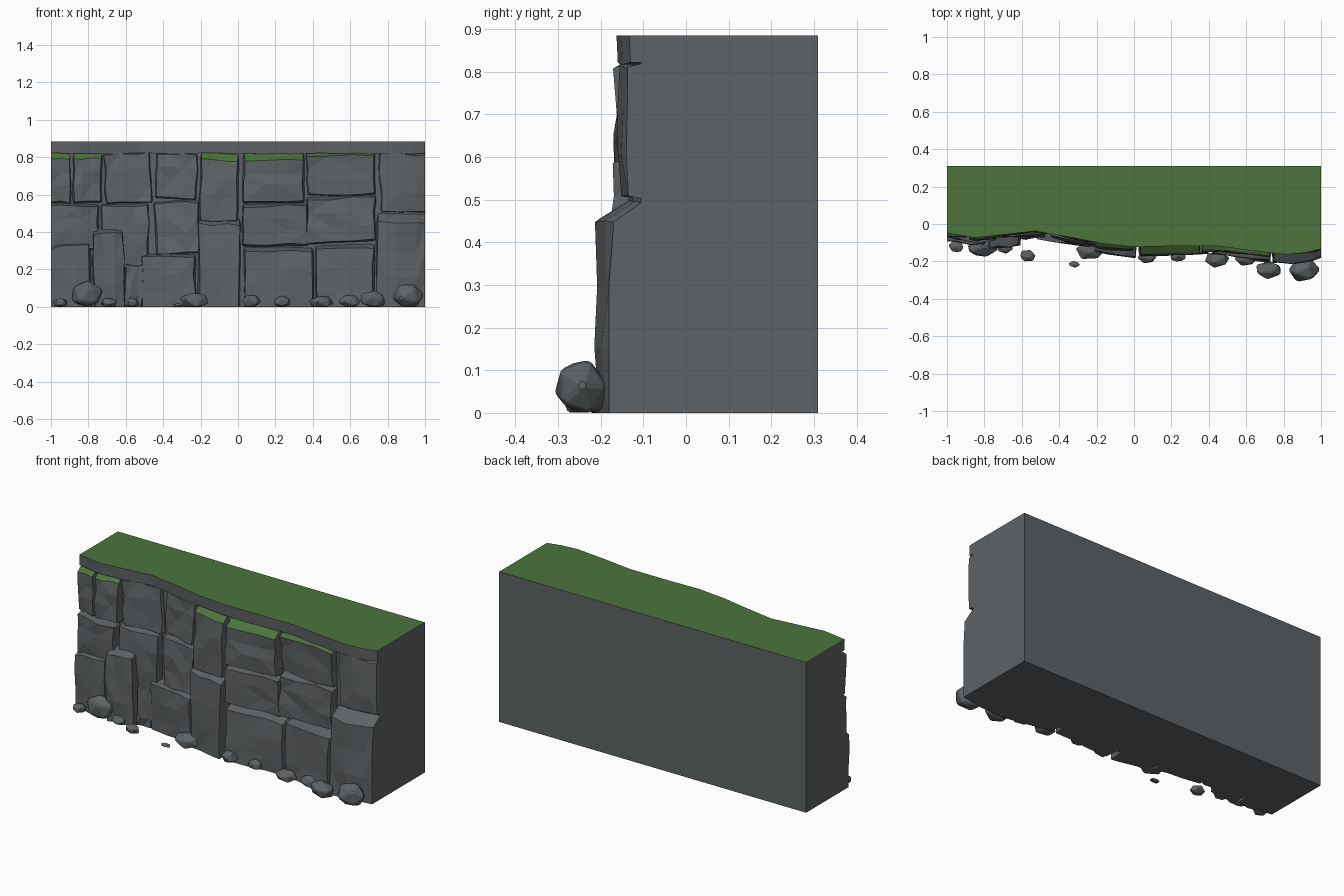
import bpy, bmesh, random
from mathutils import Vector, Matrix

if "Cube" in bpy.data.objects:
    bpy.data.objects.remove(bpy.data.objects["Cube"])

random.seed(7)


def material(name, rgb):
    m = bpy.data.materials.new(name)
    m.diffuse_color = (*rgb, 1)
    m.use_nodes = True
    m.node_tree.nodes["Principled BSDF"].inputs["Base Color"].default_value = m.diffuse_color
    return m


STONE = material("grey_stone", (0.113, 0.123, 0.130))
GRASS = material("green_grass", (0.075, 0.175, 0.047))

# Plan line of the cliff edge (x, y)
EDGE = [(-1, -.045), (-.85, -.07), (-.66, -.05), (-.53, -.035), (-.33, -.07), (-.18, -.10),
        (0, -.12), (.2, -.115), (.45, -.115), (.63, -.14), (.82, -.16), (.92, -.15), (1, -.13)]


def edge_y(x):
    x = max(-1, min(1, x))
    for (xa, ya), (xb, yb) in zip(EDGE, EDGE[1:]):
        if x <= xb:
            return ya + (yb - ya) * (x - xa) / (xb - xa)


def jit(a):
    return random.uniform(-a, a)


def finish(bm, name, grassy=None):
    bm.normal_update()
    for f in bm.faces:
        f.smooth = False
        f.material_index = 1 if grassy and grassy(f) else 0
    me = bpy.data.meshes.new(name)
    bm.to_mesh(me)
    bm.free()
    me.materials.append(STONE)
    me.materials.append(GRASS)
    ob = bpy.data.objects.new(name, me)
    bpy.context.collection.objects.link(ob)


def cliff_core():
    """Solid ground body with an overhanging lip and grass on top."""
    bm = bmesh.new()
    rows = []
    for x, y in EDGE:
        inner = y + .025
        low = .822 + (jit(.006) if abs(x) < 1 else 0)
        sec = [(.31, 0), (inner, 0), (inner, low), (y, low), (y - .003, .885), (.31, .885)]
        rows.append([bm.verts.new((x, *p)) for p in sec])
    for a, b in zip(rows, rows[1:]):
        for i in range(6):
            j = (i + 1) % 6
            bm.faces.new((a[i], a[j], b[j], b[i]))
    bm.faces.new(rows[0])
    bm.faces.new(rows[-1])
    bmesh.ops.recalc_face_normals(bm, faces=bm.faces)
    bmesh.ops.dissolve_limit(bm, angle_limit=.01, verts=bm.verts, edges=bm.edges)
    finish(bm, "cliff_body", lambda f: f.normal.z > .7)


def wall_block(name, x0, x1, z0, z1, p, ct):
    """Rough faceted stone: a jittered grid whose rim turns back into the body."""
    bm = bmesh.new()
    c = .012
    w, h = x1 - x0, z1 - z0
    xs = [x0, x0 + c, x0 + w * .35, x0 + w * .68, x1 - c, x1]
    zs = [z0, z0 + c, z0 + h * .35, z0 + (h - ct) * .7, z1 - ct, z1]
    # corner offsets make the outline slightly crooked, tilts angle the face
    lean, slope = jit(.015), jit(.015)
    tx, tz = jit(.012), jit(.012)
    grid = []
    for j, z in enumerate(zs):
        row = []
        for i, x in enumerate(xs):
            u, v = (x - x0) / w - .5, (z - z0) / h - .5
            rim = i in (0, 5) or j in (0, 5)
            px = x + lean * v + (0 if rim else jit(.007))
            pz = z + slope * u + (0 if rim else jit(.007))
            if rim:
                y = edge_y(px) + .06
            else:
                mid = .004 if i in (2, 3) and j in (2, 3) else 0
                y = edge_y(px) - p - mid + tx * u + tz * v + jit(.007)
            row.append(bm.verts.new((max(-1, min(1, px)), y, max(0, min(.86, pz)))))
        grid.append(row)
    for j in range(5):
        for i in range(5):
            bm.faces.new((grid[j][i], grid[j][i + 1], grid[j + 1][i + 1], grid[j + 1][i]))
    bmesh.ops.triangulate(bm, faces=bm.faces)
    mossy = z1 > .83
    finish(bm, name, lambda f: mossy and f.normal.z > .45 and f.calc_center_median().z > .77)


def boulder(name, x, y, w, d, h):
    """Loose angular stone with a flat foot."""
    bm = bmesh.new()
    bmesh.ops.create_icosphere(bm, subdivisions=1, radius=1)
    rot = Matrix.Rotation(random.uniform(0, 6), 3, Vector((jit(1), jit(1), 1)).normalized())
    pts = []
    for v in bm.verts:
        q = rot @ v.co * random.uniform(.92, 1.12)
        pts.append((max(-1, min(1, x + q.x * w / 2)), max(-.31, y + q.y * d / 2),
                    max(0, .42 * h + q.z * h * .58)))
    bm.free()
    bm = bmesh.new()
    for q in pts:
        bm.verts.new(q)
    bmesh.ops.convex_hull(bm, input=bm.verts)
    bmesh.ops.delete(bm, geom=[v for v in bm.verts if not v.link_faces], context='VERTS')
    bmesh.ops.bevel(bm, geom=bm.edges[:], offset=h * .05, segments=1, affect='EDGES')
    bmesh.ops.recalc_face_normals(bm, faces=bm.faces)
    finish(bm, name)


cliff_core()

# Wall stones: x from, x to, z from, z to, how far proud, slope height of the top
UPPER = [
    (-1.06, -.89, .55, .85, .012, .06), (-.89, -.72, .55, .85, .014, .06),
    (-.72, -.455, .55, .83, .000, .015), (-.45, -.21, .57, .83, .002, .015),
    (-.21, .01, .45, .85, .025, .065), (.02, .36, .55, .86, .042, .075),
    (.36, .74, .59, .84, .015, .03), (.75, 1.06, .50, .83, .000, .015)]
MIDDLE = [
    (-1.06, -.74, .30, .56, .022, .02), (-.74, -.47, .20, .56, .018, .02),
    (-.45, -.20, .28, .575, .022, .02), (.02, .38, .32, .56, .035, .02),
    (.36, .74, .34, .60, .025, .02)]
LOWER = [
    (-1.06, -.78, -.05, .36, .040, .04), (-.78, -.60, -.05, .44, .065, .05),
    (-.61, -.50, -.05, .25, .035, .03), (-.52, -.22, -.05, .29, .035, .02),
    (-.22, .015, -.05, .49, .055, .05), (.03, .41, -.05, .33, .045, .03),
    (.41, .735, -.05, .34, .045, .03), (.735, 1.06, -.05, .52, .048, .07)]
for label, rows in (("upper", UPPER), ("middle", MIDDLE), ("lower", LOWER)):
    for n, r in enumerate(rows, 1):
        wall_block(f"{label}_wall_stone_{n}", *r)

# Loose stones at the foot: x, y, width, depth, height
BOULDERS = [
    (-.95, -.12, .09, .07, .05), (-.81, -.125, .18, .11, .14), (-.69, -.12, .09, .08, .05),
    (-.57, -.17, .09, .07, .05), (-.32, -.215, .06, .035, .02), (-.23, -.14, .17, .11, .08),
    (.07, -.175, .10, .07, .07), (.235, -.175, .10, .06, .06), (.445, -.19, .14, .09, .06),
    (.60, -.185, .12, .08, .07), (.72, -.245, .15, .10, .09), (.91, -.245, .18, .13, .13)]
for n, b in enumerate(BOULDERS, 1):
    boulder(f"boulder_{n}", *b)
